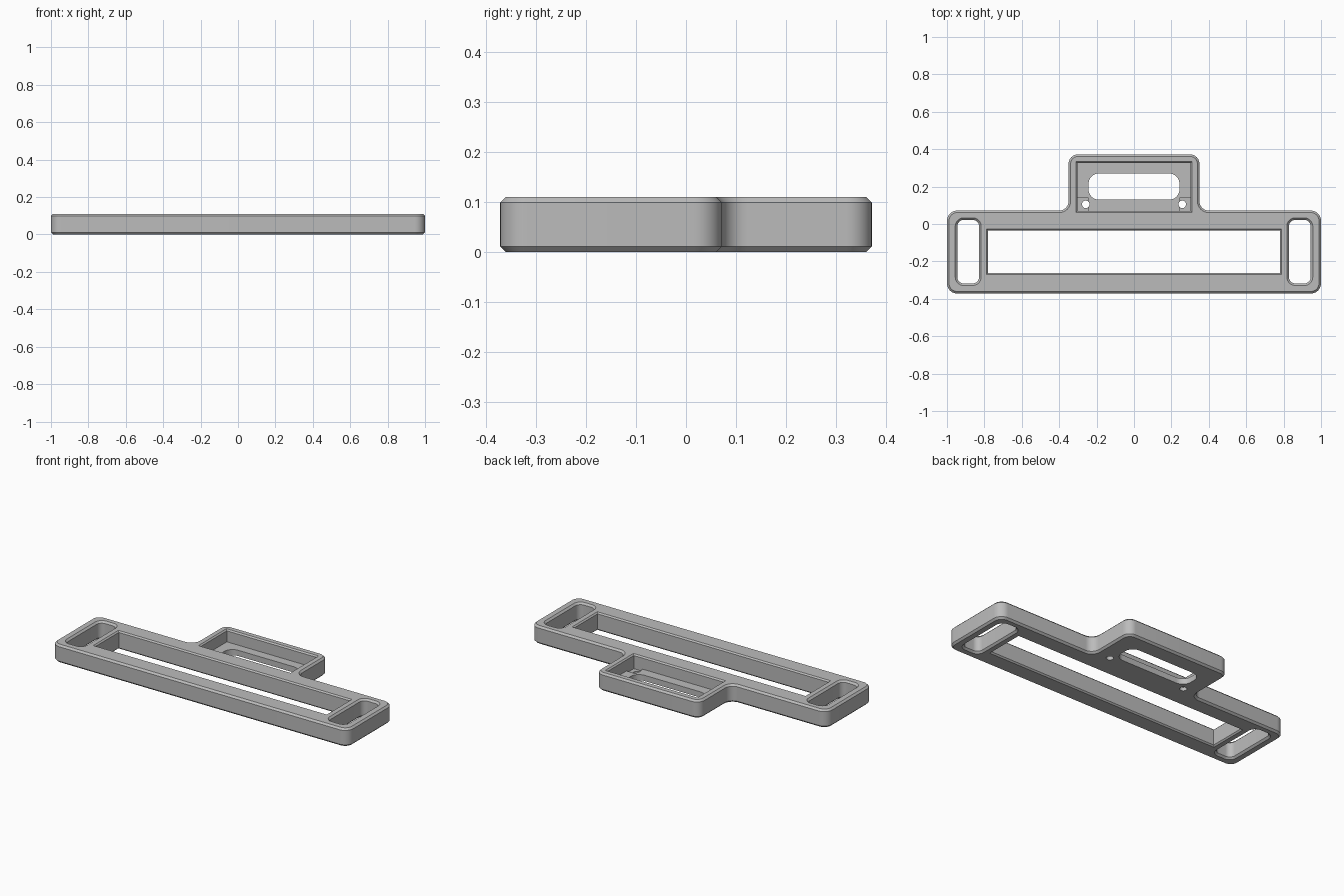
import bpy, bmesh, math
from mathutils import Vector

cube = bpy.data.objects.get("Cube")
if cube:
    bpy.data.objects.remove(cube, do_unlink=True)

grey = bpy.data.materials.new("plain grey")
grey.use_nodes = True
colour = (0.5, 0.5, 0.5, 1)
grey.diffuse_color = colour
grey.node_tree.nodes["Principled BSDF"].inputs["Base Color"].default_value = colour

H = 0.11   # plate thickness
C = 0.011  # chamfer


def rounded(corners, steps=10):
    """Counter-clockwise outline from (x, y, radius) right-angle corners."""
    pts = []
    for i, (x, y, r) in enumerate(corners):
        p = Vector((x, y))
        if r == 0:
            pts.append(p)
            continue
        a = (Vector(corners[i - 1][:2]) - p).normalized()
        b = (Vector(corners[(i + 1) % len(corners)][:2]) - p).normalized()
        for k in range(steps + 1):
            t = k / steps * math.pi / 2
            pts.append(p + r * (a + b - b * math.cos(t) - a * math.sin(t)))
    return pts


def rect(x0, x1, y0, y1, r=0.0):
    return rounded([(x0, y0, r), (x1, y0, r), (x1, y1, r), (x0, y1, r)])


def inset(pts, d):
    """Move an outline inwards by d with mitred corners."""
    out = []
    for i, p in enumerate(pts):
        e1 = (p - pts[i - 1]).normalized()
        e2 = (pts[(i + 1) % len(pts)] - p).normalized()
        n1, n2 = Vector((-e1.y, e1.x)), Vector((-e2.y, e2.x))
        out.append(p + (n1 + n2) * d / (1 + n1.dot(n2)))
    return out


def loft(name, pts, levels):
    """Stack the outline at (z, inset) levels into a closed solid."""
    bm = bmesh.new()
    rings = [[bm.verts.new((p.x, p.y, z)) for p in inset(pts, d)] for z, d in levels]
    n = len(pts)
    for lo, hi in zip(rings, rings[1:]):
        for i in range(n):
            j = (i + 1) % n
            bm.faces.new((lo[i], lo[j], hi[j], hi[i]))
    bm.faces.new(rings[0][::-1])
    bm.faces.new(rings[-1])
    bmesh.ops.recalc_face_normals(bm, faces=bm.faces[:])
    mesh = bpy.data.meshes.new(name)
    bm.to_mesh(mesh)
    bm.free()
    mesh.materials.append(grey)
    ob = bpy.data.objects.new(name, mesh)
    bpy.context.collection.objects.link(ob)
    return ob


def through(c):
    """Levels of a through opening whose edges flare by c at both faces."""
    e = 0.02
    return [(-e, -c - e), (c, 0), (H - c, 0), (H + e, -c - e)] if c else [(-e, 0), (H + e, 0)]


# Main plate with a rear tab, chamfered above and below
right = [(1, -0.372, 0.055), (1, 0.072, 0.055), (0.35, 0.072, 0.05), (0.35, 0.372, 0.05)]
left = [(-x, y, r) for x, y, r in reversed(right)]
plate = loft("plate", rounded(right + left),
             [(0, C), (C, 0), (H - C, 0), (H, C)])

# Long window and the rear pocket with its slot
cutters = [
    loft("window_cutter", rect(-0.78, 0.78, -0.262, -0.035), through(0.008)),
    loft("pocket_cutter", rect(-0.303, 0.303, 0.07, 0.325),
         [(0.035, 0), (H - 0.008, 0), (H + 0.02, -0.028)]),
    loft("slot_cutter", rect(-0.243, 0.243, 0.13, 0.27, 0.055), through(0)),
]
# End handles, screw recesses and screw holes on both sides
for s in (-1, 1):
    x0, x1 = sorted((s * 0.828, s * 0.945))
    cutters.append(loft("handle_cutter", rect(x0, x1, -0.318, 0.022, 0.035), through(C)))
    x0, x1 = sorted((s * 0.243, s * 0.303))
    cutters.append(loft("recess_cutter", rect(x0, x1, 0.07, 0.14), [(0.022, 0), (0.06, 0)]))
    hx, hy, r = s * 0.258, 0.105, 0.02
    cutters.append(loft("hole_cutter", rect(hx - r, hx + r, hy - r, hy + r, r * 0.98), through(0)))

for c in cutters:
    c.hide_render = True
    mod = plate.modifiers.new(c.name, "BOOLEAN")
    mod.operation = "DIFFERENCE"
    mod.solver = "EXACT"
    mod.object = c

# Bake the cuts and drop the cutters
deps = bpy.context.evaluated_depsgraph_get()
baked = bpy.data.meshes.new_from_object(plate.evaluated_get(deps))
plate.modifiers.clear()
plate.data = baked
for c in cutters:
    bpy.data.objects.remove(c, do_unlink=True)

bpy.ops.object.select_all(action="DESELECT")
plate.select_set(True)
bpy.context.view_layer.objects.active = plate
bpy.ops.object.shade_smooth_by_angle(angle=math.radians(30))
